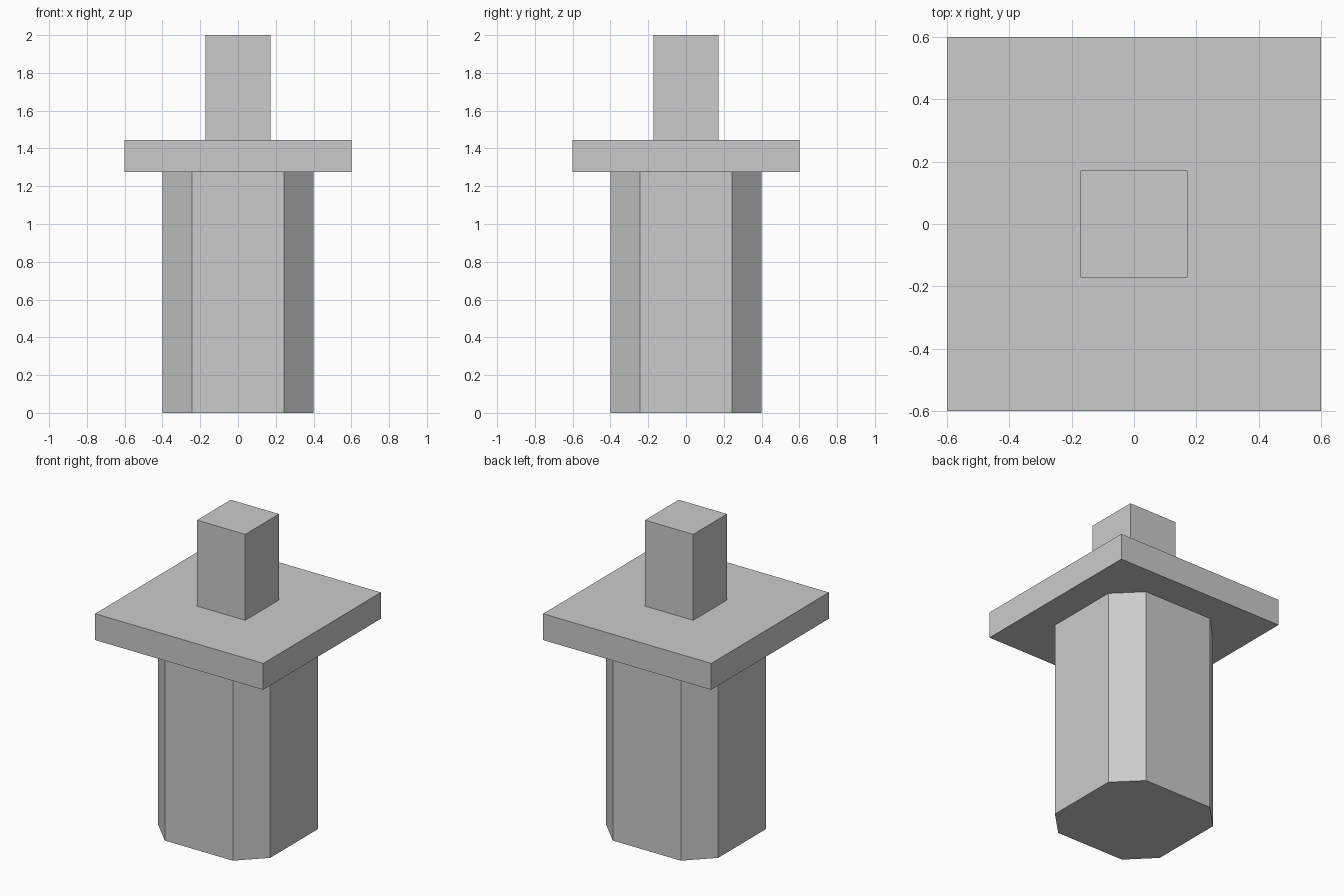
import bpy
import bmesh

cube = bpy.data.objects.get("Cube")
if cube:
    bpy.data.objects.remove(cube, do_unlink=True)

# Single grey material
grey = bpy.data.materials.new("light_grey")
grey.use_nodes = True
colour = (0.6, 0.6, 0.6, 1)
grey.diffuse_color = colour
grey.node_tree.nodes["Principled BSDF"].inputs["Base Color"].default_value = colour


def prism(name, half, bottom, top, cut=0):
    """Square column with optional chamfered vertical edges."""
    if cut:
        flat = half - cut
        outline = [(flat, -half), (half, -flat), (half, flat), (flat, half),
                   (-flat, half), (-half, flat), (-half, -flat), (-flat, -half)]
    else:
        outline = [(half, -half), (half, half), (-half, half), (-half, -half)]
    bm = bmesh.new()
    base = bm.faces.new([bm.verts.new((x, y, bottom)) for x, y in outline])
    result = bmesh.ops.extrude_face_region(bm, geom=[base], use_keep_orig=True)
    verts = [g for g in result["geom"] if isinstance(g, bmesh.types.BMVert)]
    bmesh.ops.translate(bm, verts=verts, vec=(0, 0, top - bottom))
    bmesh.ops.recalc_face_normals(bm, faces=bm.faces)
    mesh = bpy.data.meshes.new(name)
    bm.to_mesh(mesh)
    bm.free()
    mesh.materials.append(grey)
    obj = bpy.data.objects.new(name, mesh)
    bpy.context.collection.objects.link(obj)
    return obj


# Chamfered body, square flange and square post on top
prism("body", 0.4, 0, 1.275, cut=0.157)
prism("flange", 0.6, 1.275, 1.445)
prism("post", 0.172, 1.445, 2)
